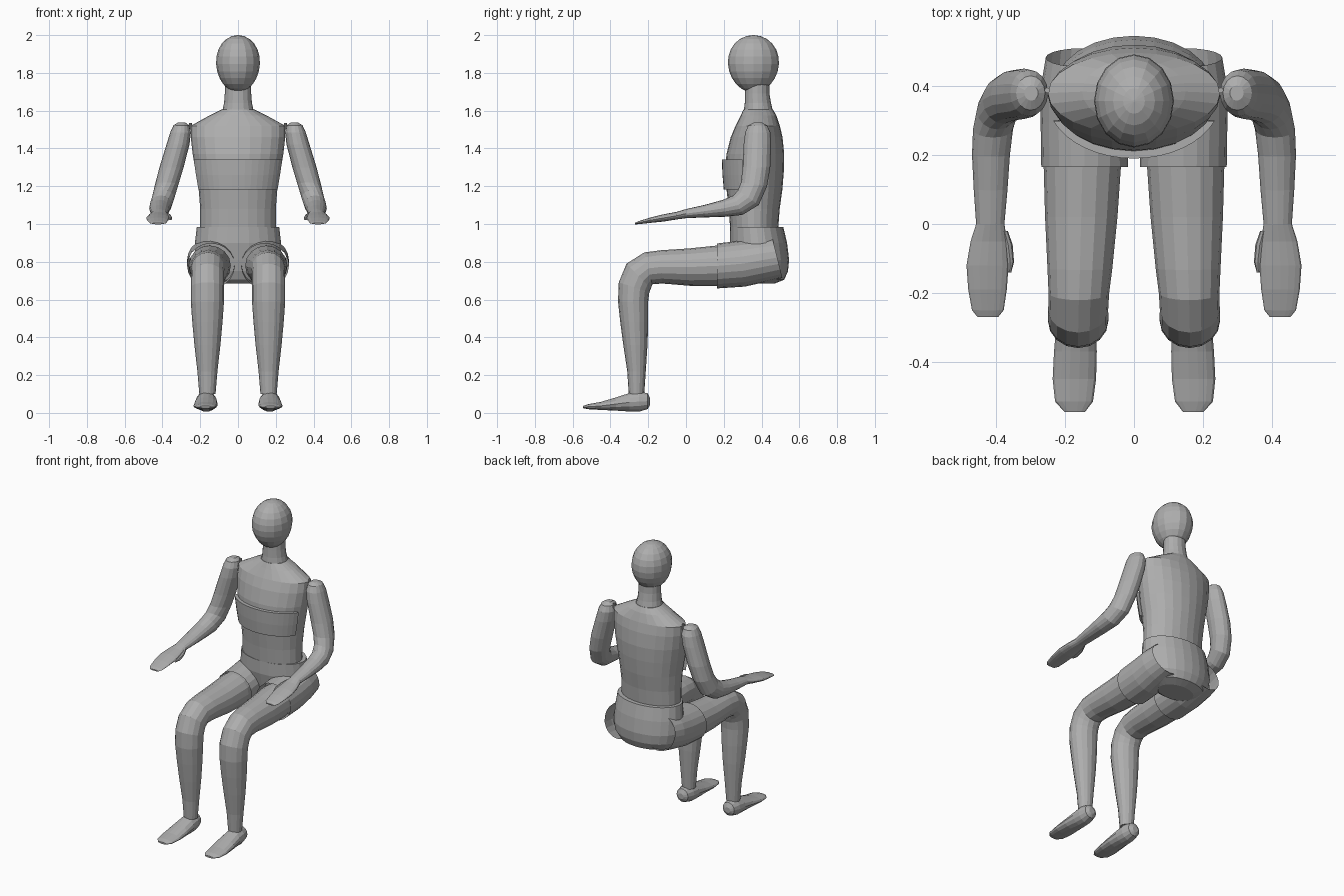
import bpy, bmesh, math

mat = bpy.data.materials.new("plain grey")
mat.diffuse_color = (0.42, 0.42, 0.42, 1)


def loft(name, rings, n=16, caps=True, mirror=False, arc=(0, 360)):
    """Skin elliptical rings (x, y, z, half width, half depth, tilt in the yz plane)."""
    full = arc == (0, 360)
    bm = bmesh.new()
    loops = []
    for x, y, z, a, b, t in rings:
        t = math.radians(t)
        loop = []
        for i in range(n):
            u = math.radians(arc[0] + (arc[1] - arc[0]) * i / (n if full else n - 1))
            d = b * math.sin(u)
            loop.append(bm.verts.new((x + a * math.cos(u), y + d * math.cos(t), z + d * math.sin(t))))
        loops.append(loop)
    for p, q in zip(loops, loops[1:]):
        for i in range(n):
            if not full and not caps and i == n - 1:
                continue
            j = (i + 1) % n
            bm.faces.new((p[i], p[j], q[j], q[i]))
    if caps:
        bm.faces.new(loops[0])
        bm.faces.new(loops[-1])
    bmesh.ops.recalc_face_normals(bm, faces=bm.faces)
    me = bpy.data.meshes.new(name)
    bm.to_mesh(me)
    bm.free()
    me.materials.append(mat)
    ob = bpy.data.objects.new(name, me)
    bpy.context.collection.objects.link(ob)
    if mirror:
        ob.modifiers.new("Mirror", 'MIRROR')
    return ob


def span(z, a, y0, y1):
    """Horizontal ring from its front and back limits."""
    return (0, (y0 + y1) / 2, z, a, (y1 - y0) / 2, 0)


# head: egg, slightly narrower towards the chin
head = []
for k in range(13):
    u = math.pi * k / 12
    c, s = math.cos(u), max(math.sin(u), 0.02)
    w = s * (1 + 0.06 * c)
    head.append((0, 0.357, 1.848 + 0.152 * c, 0.116 * w, 0.135 * w, 0))
loft("head", head)

# neck
loft("neck", [span(1.76, .07, .315, .44), span(1.69, .07, .313, .442),
              span(1.64, .074, .311, .45), span(1.59, .085, .305, .462)])

# torso
loft("torso", [span(1.607, .085, .305, .46), span(1.575, .15, .29, .478),
               span(1.52, .25, .262, .497), span(1.46, .25, .237, .511),
               span(1.37, .24, .214, .52), span(1.28, .225, .207, .518),
               span(1.18, .208, .215, .51), span(1.08, .2, .226, .496),
               span(.96, .2, .235, .487)], n=24)

# chest plate: raised front band
loft("chest_plate", [(0, .365, 1.342, .253, .175, 0), (0, .365, 1.26, .24, .172, 0),
                     (0, .365, 1.182, .226, .165, 0)], n=17, arc=(202, 338))

# pelvis
loft("pelvis", [span(.985, .218, .232, .515), span(.9, .228, .232, .535),
                span(.81, .228, .25, .546), span(.75, .215, .265, .54),
                span(.705, .18, .285, .52), span(.685, .12, .31, .47)], n=24)

# open sleeves around the hips
loft("hip_sleeve", [(-.143, .165, .778, .126, .119, 90), (-.145, .3, .79, .126, .122, 95),
                    (-.148, .4, .808, .122, .117, 100), (-.148, .483, .822, .108, .111, 104)],
     n=20, caps=False, mirror=True)

# thigh, knee and shin in one piece
loft("leg", [(-.15, .42, .8, .09, .09, 95), (-.15, .165, .779, .112, .107, 90),
             (-.153, .02, .772, .105, .099, 90), (-.157, -.13, .773, .094, .088, 92),
             (-.16, -.2, .765, .088, .087, 104), (-.162, -.25, .725, .087, .092, 135),
             (-.162, -.275, .665, .088, .085, 162), (-.162, -.28, .59, .088, .08, 180),
             (-.162, -.274, .48, .08, .074, 180), (-.162, -.268, .36, .069, .064, 180),
             (-.162, -.262, .22, .053, .049, 180), (-.162, -.262, .1, .043, .041, 180)],
     mirror=True)

# foot, heel to toe
loft("foot", [(-.17, -.19, .06, .02, .018, 90), (-.169, -.203, .062, .042, .043, 90),
              (-.168, -.25, .06, .055, .055, 90), (-.168, -.3, .056, .058, .05, 90),
              (-.17, -.37, .047, .062, .036, 90), (-.173, -.45, .037, .063, .022, 90),
              (-.174, -.515, .033, .055, .014, 90), (-.172, -.545, .031, .03, .006, 90)],
     n=14, mirror=True)

# arm and hand in one piece
loft("arm", [(-.298, .38, 1.537, .02, .022, 0), (-.3, .38, 1.522, .042, .05, 0),
             (-.304, .38, 1.485, .055, .067, 0), (-.318, .378, 1.42, .061, .073, 0),
             (-.352, .373, 1.3, .064, .073, 0), (-.377, .36, 1.21, .062, .07, -8),
             (-.396, .33, 1.14, .06, .068, -35), (-.409, .275, 1.1, .058, .057, -65),
             (-.415, .2, 1.083, .055, .045, -84), (-.416, .1, 1.068, .049, .033, -86),
             (-.417, 0, 1.055, .041, .024, -88), (-.421, -.05, 1.044, .053, .02, -88),
             (-.425, -.12, 1.032, .061, .019, -88), (-.425, -.19, 1.02, .056, .014, -88),
             (-.424, -.25, 1.007, .046, .008, -88), (-.424, -.27, 1.002, .03, .004, -88)],
     mirror=True)

# thumb
loft("thumb", [(-.376, -.02, 1.05, .01, .01, -90), (-.365, -.06, 1.04, .013, .012, -90),
               (-.359, -.11, 1.03, .011, .01, -90), (-.361, -.14, 1.025, .005, .005, -90)],
     n=8, mirror=True)

# small shoulder pins
loft("shoulder_pin", [(-.252, .388, 1.535, .008, .008, 0), (-.252, .388, 1.5, .008, .008, 0)],
     n=8, mirror=True)
